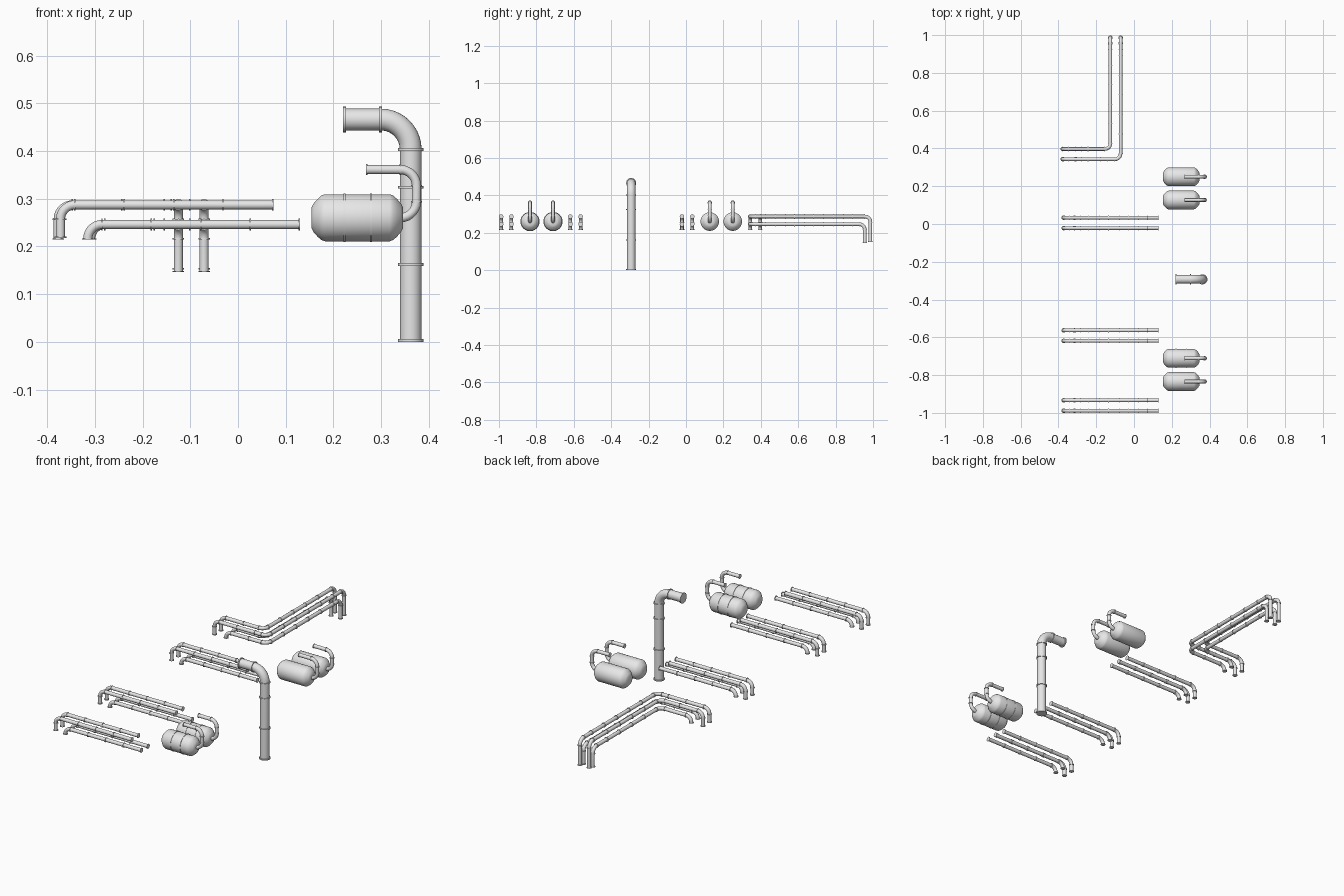
import bpy, bmesh
from math import radians, pi, cos, sin, tan
from mathutils import Vector, Matrix

cube = bpy.data.objects.get("Cube")
if cube:
    bpy.data.objects.remove(cube, do_unlink=True)

metal = bpy.data.materials.new("light grey metal")
metal.use_nodes = True
GREY = (0.8, 0.8, 0.8, 1)
metal.diffuse_color = GREY
metal.node_tree.nodes["Principled BSDF"].inputs["Base Color"].default_value = GREY


def finish(bm, name):
    bmesh.ops.recalc_face_normals(bm, faces=bm.faces)
    mesh = bpy.data.meshes.new(name)
    bm.to_mesh(mesh)
    bm.free()
    mesh.materials.append(metal)
    for face in mesh.polygons:
        face.use_smooth = True
    mesh.set_sharp_from_angle(angle=radians(40))
    obj = bpy.data.objects.new(name, mesh)
    bpy.context.collection.objects.link(obj)
    return obj


def tube(bm, stations, sides):
    """Capped skin through (centre, direction, radius) stations."""
    rings, side, last = [], None, None
    for centre, direction, radius in stations:
        if side is None:
            side = direction.orthogonal().normalized()
        else:
            side = last.rotation_difference(direction) @ side
        last = direction
        up = direction.cross(side)
        rings.append([bm.verts.new(centre + radius * (side * cos(a) + up * sin(a)))
                      for a in (2 * pi * i / sides for i in range(sides))])
    for a, b in zip(rings, rings[1:]):
        for i in range(sides):
            j = (i + 1) % sides
            bm.faces.new((a[i], a[j], b[j], b[i]))
    bm.faces.new(rings[0])
    bm.faces.new(rings[-1])


def collar(bm, centre, direction, radius, width, sides):
    half = direction * width / 2
    tube(bm, [(centre - half, direction, radius), (centre + half, direction, radius)], sides)


def pipe(name, corners, radius, bend, rim, width, spacing, sides=16, steps=7):
    """Pipe along corners with round elbows and a collar at every joint."""
    pts = [Vector(c) for c in corners]
    dirs = [(b - a).normalized() for a, b in zip(pts, pts[1:])]
    bm = bmesh.new()
    stations = []
    for k, d in enumerate(dirs):
        start = pts[k] + d * (bend if k else 0)
        end = pts[k + 1] - d * (bend if k < len(dirs) - 1 else 0)
        length = (end - start).length
        stations += [(start, d, radius), (end, d, radius)]
        # Joints along the straight, with the outer collars flush at open ends
        marks = [i * spacing for i in range(int(length / spacing + 0.7))] or [0]
        if length > 0.008:
            marks.append(length)
        for m in marks:
            if k == 0:
                m = max(m, width / 2)
            if k == len(dirs) - 1:
                m = min(m, length - width / 2)
            collar(bm, start + d * m, d, rim, width, sides)
        # Elbow
        if k < len(dirs) - 1:
            n = dirs[k + 1]
            hub = end + n * bend
            for s in range(1, steps):
                t = pi / 2 * s / steps
                stations.append((hub + bend * (d * sin(t) - n * cos(t)),
                                 d * cos(t) + n * sin(t), radius))
    tube(bm, stations, sides)
    return finish(bm, name)


THIN = dict(radius=0.0095, bend=0.03, rim=0.0122, width=0.003, spacing=0.1035)

# Straight pipe groups: two upper and two lower runs each
for group, y0 in (("front", -0.961), ("middle", -0.591), ("rear", 0.006)):
    for side, y in (("a", y0 - 0.0275), ("b", y0 + 0.0275)):
        pipe(f"{group}_upper_pipe_{side}",
             [(-0.372, y, 0.218), (-0.372, y, 0.287), (0.074, y, 0.287)], **THIN)
        pipe(f"{group}_lower_pipe_{side}",
             [(-0.315, y, 0.214), (-0.315, y, 0.246), (0.13, y, 0.246)], **THIN)

# Cornered pipe group at the back
for side, x, y in (("inner", -0.125, 0.397), ("outer", -0.071, 0.343)):
    for level, x0, z, y1, foot in (("upper", -0.377, 0.287, 0.986, 0.152),
                                   ("lower", -0.309, 0.246, 0.956, 0.146)):
        pipe(f"corner_{level}_pipe_{side}",
             [(x0, y, 0.214), (x0, y, z), (x, y, z), (x, y1, z), (x, y1, foot)], **THIN)

# Tall vent pipe
pipe("tall_vent_pipe",
     [(0.362, -0.293, 0), (0.362, -0.293, 0.466), (0.22, -0.293, 0.466)],
     radius=0.0228, bend=0.063, rim=0.027, width=0.006, spacing=0.162, sides=24, steps=10)

# Tanks, each with its outlet pipe; the front pair carries bands
TANK_END = [(0.096, 0.022), (0.091, 0.031), (0.083, 0.040), (0.075, 0.047), (0.068, 0.0495)]
X = Vector((1, 0, 0))
for name, y, banded in (("front_tank_a", -0.834, True), ("front_tank_b", -0.711, True),
                        ("rear_tank_a", 0.127, False), ("rear_tank_b", 0.25, False)):
    middle = Vector((0.25, y, 0.26))
    bm = bmesh.new()
    profile = [(-x, r) for x, r in TANK_END] + TANK_END[::-1]
    tube(bm, [(middle + X * x, X, r) for x, r in profile], 28)
    if banded:
        for x in (-0.027, 0.029):
            collar(bm, middle + X * x, X, 0.0515, 0.004, 28)
    finish(bm, name)
    pipe(name + "_outlet",
         [(0.335, y, 0.26), (0.374, y, 0.26), (0.374, y, 0.361), (0.268, y, 0.361)],
         radius=0.0095, bend=0.034, rim=0.0118, width=0.003, spacing=0.1)
